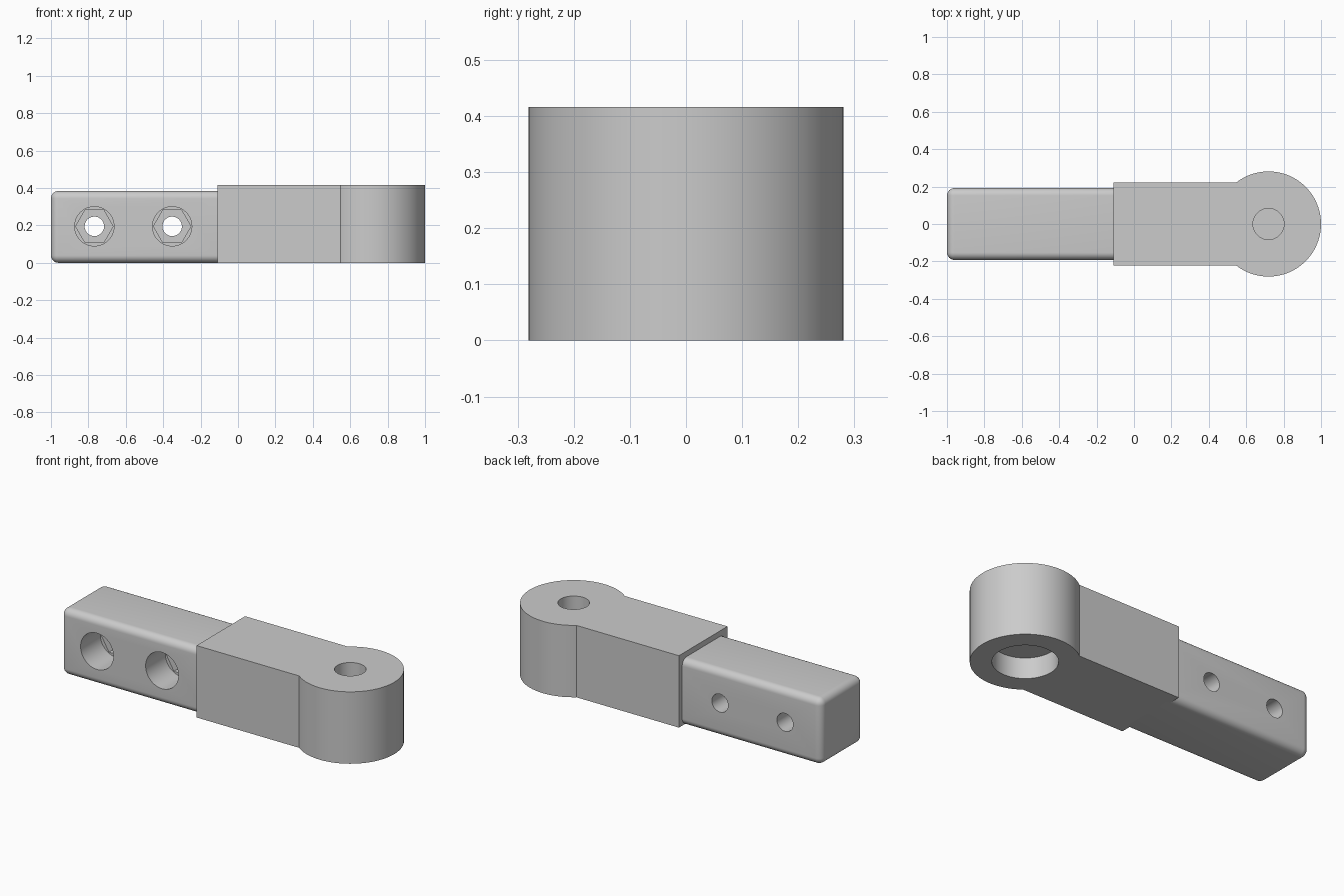
import bpy
import math

default = bpy.data.objects.get("Cube")
if default:
    bpy.data.objects.remove(default, do_unlink=True)

grey = bpy.data.materials.new("plain grey")
grey.use_nodes = True
colour = (0.6, 0.6, 0.6, 1)
grey.diffuse_color = colour
grey.node_tree.nodes["Principled BSDF"].inputs["Base Color"].default_value = colour


def box(name, low, high):
    bpy.ops.mesh.primitive_cube_add(size=1, location=[(a + b) / 2 for a, b in zip(low, high)])
    ob = bpy.context.object
    ob.name = name
    ob.scale = [b - a for a, b in zip(low, high)]
    bpy.ops.object.transform_apply(location=True, rotation=True, scale=True)
    ob.data.materials.append(grey)
    return ob


def upright(name, x, radius, bottom, top):
    bpy.ops.mesh.primitive_cylinder_add(vertices=96, radius=radius, depth=top - bottom,
                                        location=(x, 0, (bottom + top) / 2))
    ob = bpy.context.object
    ob.name = name
    ob.data.materials.append(grey)
    return ob


def crosswise(name, x, z, radius, front, back, sides):
    bpy.ops.mesh.primitive_cylinder_add(vertices=sides, radius=radius, depth=back - front,
                                        location=(x, (front + back) / 2, z),
                                        rotation=(math.pi / 2, 0, 0))
    ob = bpy.context.object
    ob.name = name
    if sides == 6:  # points of the hexagon to the left and right
        ob.rotation_euler = (math.pi / 2, math.pi / 2, 0)
    ob.data.materials.append(grey)
    return ob


def combine(target, other, operation):
    other.hide_render = True
    mod = target.modifiers.new(operation.lower(), "BOOLEAN")
    mod.operation = operation
    mod.solver = "EXACT"
    mod.object = other
    activate(target)
    bpy.ops.object.modifier_apply(modifier=mod.name)
    bpy.data.objects.remove(other, do_unlink=True)


def activate(ob):
    bpy.ops.object.select_all(action="DESELECT")
    ob.select_set(True)
    bpy.context.view_layer.objects.active = ob


# Rounded tenon that slides into a tube
half, hole_z = 0.192, 0.195
tenon = box("tenon", (-1, -half, 0), (-0.05, half, 0.384))
bevel = tenon.modifiers.new("rounded_edges", "BEVEL")
bevel.width = 0.04
bevel.segments = 8
activate(tenon)
bpy.ops.object.modifier_apply(modifier=bevel.name)

# Two bolt holes, each with a round counterbore and a hexagonal nut pocket
for x in (-0.768, -0.352):
    combine(tenon, crosswise("counterbore_cutter", x, hole_z, 0.105, -0.3, -0.012, 64), "DIFFERENCE")
    combine(tenon, crosswise("nut_cutter", x, hole_z, 0.1, -0.1, 0.07, 6), "DIFFERENCE")
    combine(tenon, crosswise("bolt_cutter", x, hole_z, 0.052, -0.1, 0.3, 48), "DIFFERENCE")

# Square arm joined to the round knuckle
pivot, height = 0.719, 0.416
arm = box("arm_and_knuckle", (-0.11, -0.222, 0), (pivot, 0.222, height))
combine(arm, upright("knuckle", pivot, 0.281, 0, height), "UNION")

# Blind hole from above and wide recess from below
combine(arm, upright("pivot_cutter", pivot, 0.083, 0.135, 0.6), "DIFFERENCE")
combine(arm, upright("recess_cutter", pivot, 0.169, -0.2, 0.12), "DIFFERENCE")

for part in (tenon, arm):
    activate(part)
    bpy.ops.object.shade_smooth_by_angle(angle=math.radians(30))
